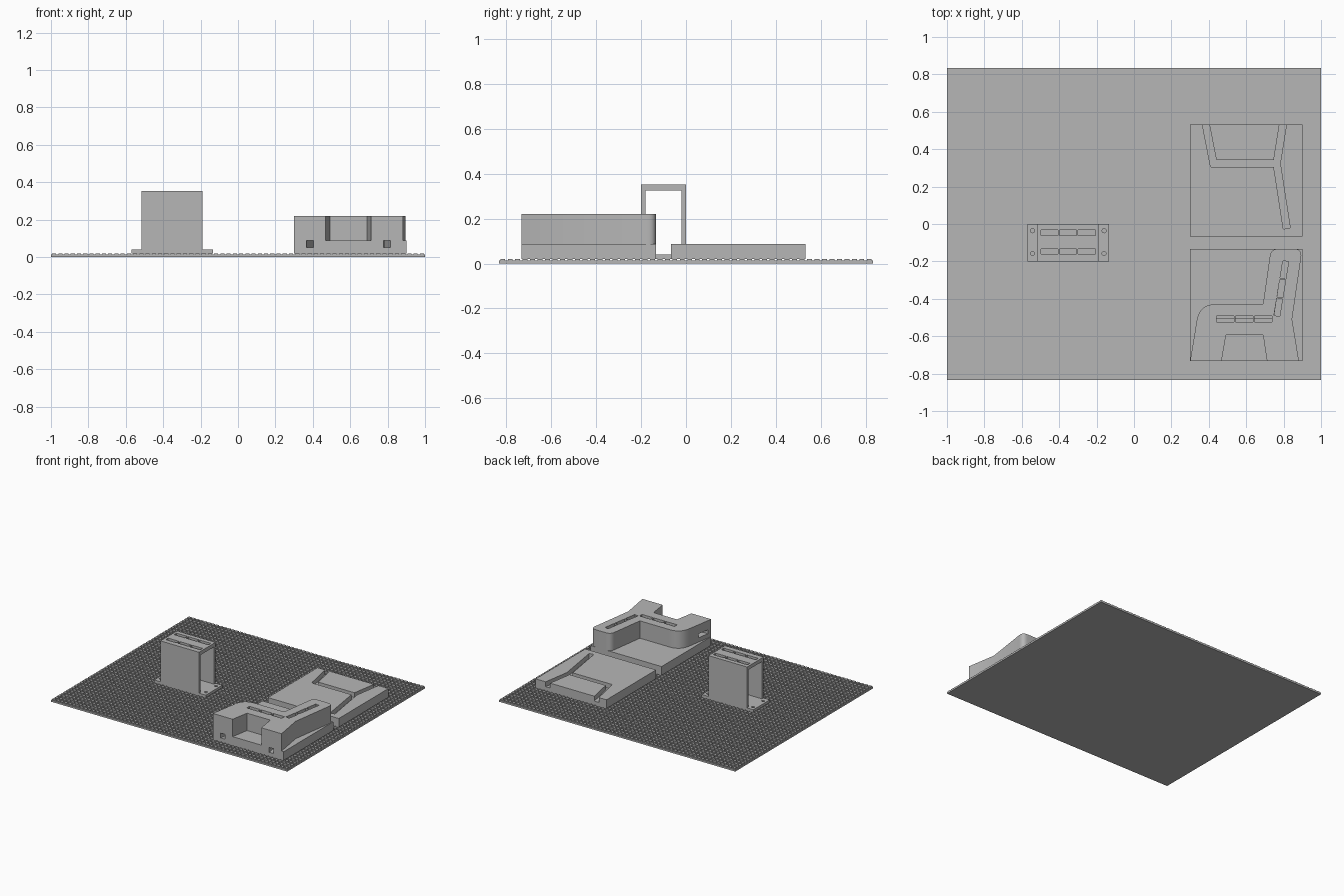
import bpy, bmesh
from mathutils import Vector

cube = bpy.data.objects.get("Cube")
if cube:
    bpy.data.objects.remove(cube, do_unlink=True)

grey = bpy.data.materials.new("plain_grey")
grey.use_nodes = True
grey.diffuse_color = (0.47, 0.47, 0.47, 1)
grey.node_tree.nodes["Principled BSDF"].inputs["Base Color"].default_value = grey.diffuse_color

BED, SLAB, TOP = 0.02, 0.087, 0.22


def finish(bm, name):
    bmesh.ops.recalc_face_normals(bm, faces=bm.faces)
    mesh = bpy.data.meshes.new(name)
    bm.to_mesh(mesh)
    bm.free()
    obj = bpy.data.objects.new(name, mesh)
    bpy.context.collection.objects.link(obj)
    mesh.materials.append(grey)
    return obj


def prism(name, points, z0, z1):
    """Extrude a flat outline from z0 up to z1."""
    bm = bmesh.new()
    face = bm.faces.new([bm.verts.new((p[0], p[1], z0)) for p in points])
    ext = bmesh.ops.extrude_face_region(bm, geom=[face])
    verts = [g for g in ext["geom"] if isinstance(g, bmesh.types.BMVert)]
    bmesh.ops.translate(bm, verts=verts, vec=(0, 0, z1 - z0))
    return finish(bm, name)


def box(name, x0, x1, y0, y1, z0, z1):
    return prism(name, [(x0, y0), (x1, y0), (x1, y1), (x0, y1)], z0, z1)


def bar(name, a, b, width, z0, z1, extend=0.0):
    """Straight bar running from point a to point b."""
    a, b = Vector(a), Vector(b)
    d = (b - a).normalized()
    n = Vector((-d.y, d.x)) * width / 2
    a, b = a - d * extend, b + d * extend
    return prism(name, [a - n, b - n, b + n, a + n], z0, z1)


def rounded(corners, steps=8):
    """Outline whose corners (x, y, radius) are softened."""
    out = []
    for i, (x, y, r) in enumerate(corners):
        c = Vector((x, y))
        if not r:
            out.append(c)
            continue
        p = Vector(corners[i - 1][:2])
        q = Vector(corners[(i + 1) % len(corners)][:2])
        a, b = c + (p - c).normalized() * r, c + (q - c).normalized() * r
        for k in range(steps + 1):
            t = k / steps
            out.append(a * (1 - t) ** 2 + c * 2 * t * (1 - t) + b * t * t)
    return out


def cut(obj, cutters):
    bpy.context.view_layer.objects.active = obj
    for c in cutters:
        mod = obj.modifiers.new("cut", 'BOOLEAN')
        mod.operation, mod.solver, mod.object = 'DIFFERENCE', 'EXACT', c
        bpy.ops.object.modifier_apply(modifier=mod.name)
        bpy.data.objects.remove(c, do_unlink=True)


def slots(a, b, width, z0, z1, count=3, gap=0.008):
    """Row of slots separated by thin bridges."""
    a, b = Vector(a), Vector(b)
    d = (b - a).normalized() * gap / 2
    return [bar("slot", a.lerp(b, i / count) + d, a.lerp(b, (i + 1) / count) - d, width, z0, z1)
            for i in range(count)]


# Bed with a field of small square studs
box("bed_plate", -1, 1, -0.833, 0.833, 0, 0.013)
bm = bmesh.new()
pitch, half = 1 / 30, 0.011
for i in range(60):
    for j in range(50):
        cx, cy = (i - 29.5) * pitch, (j - 24.5) * pitch
        ring = [(cx + sx * half, cy + sy * half) for sx, sy in ((-1, -1), (1, -1), (1, 1), (-1, 1))]
        low = [bm.verts.new((x, y, 0.013)) for x, y in ring]
        high = [bm.verts.new((x, y, BED)) for x, y in ring]
        bm.faces.new(high)
        for k in range(4):
            m = (k + 1) % 4
            bm.faces.new((low[k], low[m], high[m], high[k]))
finish(bm, "bed_studs")

# Two square slabs with mirrored branching channels
ARM = [(-0.218, 0.31), (-0.175, 0.09), (0.163, 0.09), (0.198, 0.31)]
BRANCH = [(0.163, 0.09), (0.215, -0.245)]
for name, cy, flip in (("rear_slab", 0.233, 1), ("front_slab", -0.433, -1)):
    slab = box(name, 0.3, 0.9, cy - 0.3, cy + 0.3, BED, SLAB)
    pieces = []
    for path in (ARM, BRANCH):
        pts = [(0.6 + x, cy + flip * y) for x, y in path]
        pieces += [bar("channel", a, b, 0.037, 0.05, 0.1, 0.012) for a, b in zip(pts, pts[1:])]
    cut(slab, pieces)

# Raised cover on the front slab
outline = rounded([(0.3, -0.733, 0), (0.35, -0.428, 0.09), (0.69, -0.428, 0),
                   (0.732, -0.133, 0.04), (0.9, -0.133, 0.045), (0.845, -0.51, 0),
                   (0.882, -0.733, 0), (0.711, -0.733, 0), (0.69, -0.594, 0),
                   (0.492, -0.594, 0), (0.468, -0.733, 0)])
cover = prism("channel_cover", outline, SLAB, TOP)
cut(cover, slots((0.437, -0.508), (0.742, -0.508), 0.031, 0.05, 0.3)
    + slots((0.763, -0.495), (0.812, -0.195), 0.031, 0.05, 0.3)
    + [box("side_hole", 0.2, 0.37, -0.7, -0.61, 0.12, 0.15)])

# Tower: open tunnel with slotted roof, on a drilled foot
foot = box("tower_foot", -0.57, -0.133, -0.2, 0, BED, 0.04)
drills = []
for x in (-0.543, -0.16):
    for y in (-0.036, -0.158):
        bm = bmesh.new()
        bmesh.ops.create_cone(bm, cap_ends=True, segments=16, radius1=0.011, radius2=0.011, depth=0.2)
        bmesh.ops.translate(bm, verts=bm.verts, vec=(x, y, 0.03))
        drills.append(finish(bm, "drill"))
cut(foot, drills)
for name, y in (("tower_front_wall", -0.2), ("tower_rear_wall", -0.019)):
    box(name, -0.517, -0.19, y, y + 0.019, 0.04, 0.325)
roof = box("tower_roof", -0.517, -0.19, -0.2, 0, 0.325, 0.353)
cut(roof, [s for y in (-0.047, -0.147)
           for s in slots((-0.502, y), (-0.203, y), 0.029, 0.2, 0.5)])

# Smooth the rounded walls, keep edges sharp
bpy.ops.object.select_all(action='DESELECT')
for obj in (cover, foot):
    obj.select_set(True)
bpy.context.view_layer.objects.active = cover
bpy.ops.object.shade_smooth_by_angle()
